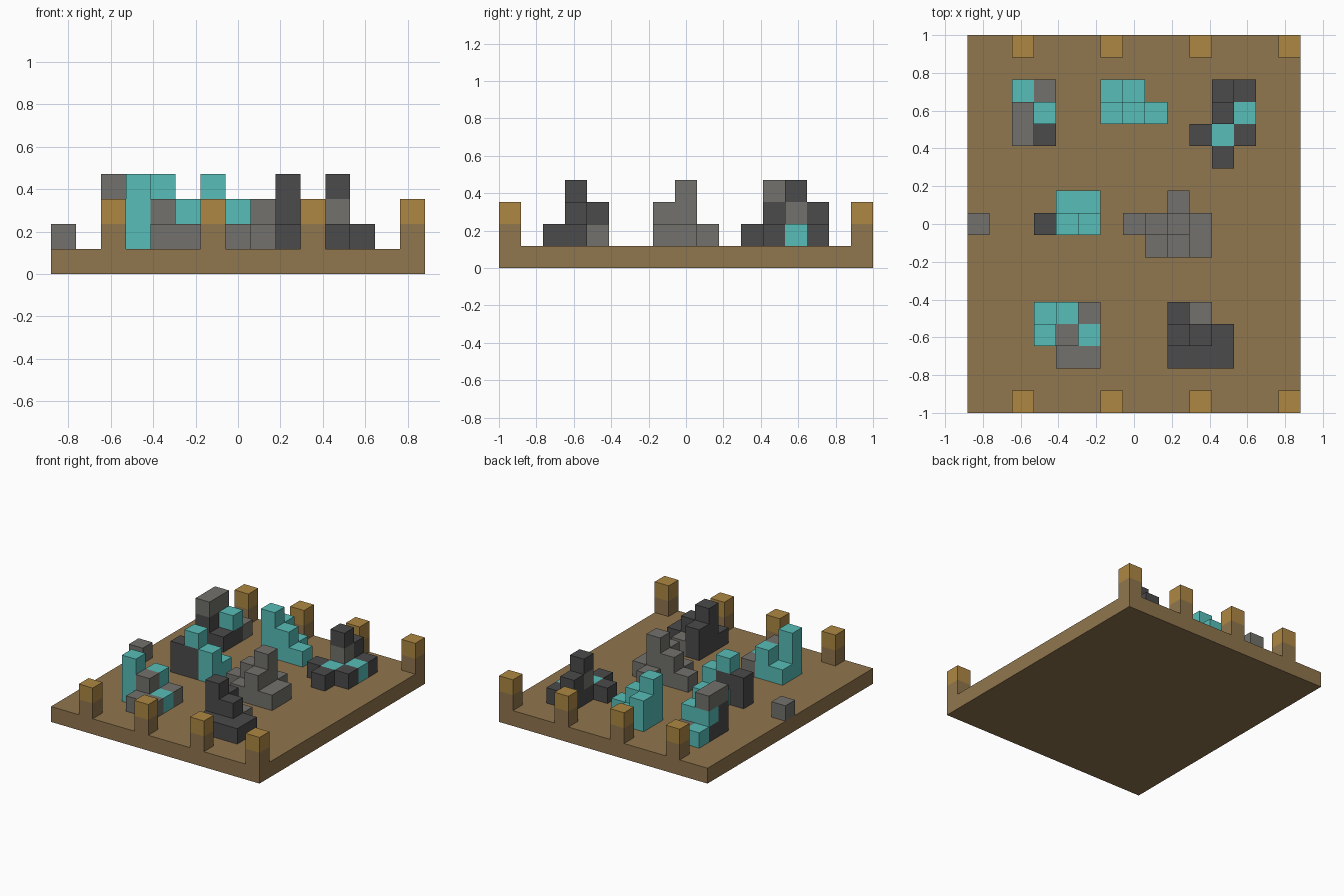
import bpy
import bmesh
from mathutils import Vector

if "Cube" in bpy.data.objects:
    bpy.data.objects.remove(bpy.data.objects["Cube"], do_unlink=True)

COLS, ROWS = 15, 17
U = 2 / ROWS  # edge of one block


def material(name, rgb):
    m = bpy.data.materials.new(name)
    m.use_nodes = True
    m.diffuse_color = (*rgb, 1)
    m.node_tree.nodes["Principled BSDF"].inputs["Base Color"].default_value = (*rgb, 1)
    return m


MATS = {
    "B": material("brown earth", (0.28, 0.18, 0.077)),
    "Y": material("golden wood", (0.42, 0.243, 0.056)),
    "T": material("teal", (0.096, 0.51, 0.475)),
    "G": material("stone grey", (0.168, 0.165, 0.15)),
    "D": material("dark grey", (0.07, 0.07, 0.07)),
}
KEYS = list(MATS)
AXES = [Vector(v) for v in ((1, 0, 0), (0, 1, 0), (0, 0, 1))]


def finish(name, bm):
    bmesh.ops.remove_doubles(bm, verts=bm.verts, dist=U / 100)
    mesh = bpy.data.meshes.new(name)
    bm.to_mesh(mesh)
    bm.free()
    for m in MATS.values():
        mesh.materials.append(m)
    bpy.context.collection.objects.link(bpy.data.objects.new(name, mesh))


def cluster(name, col, row, plan):
    """Stack blocks on the base. Plan rows run back to front from (col, row);
    each word is one column, its letters the block colours from bottom to top."""
    cells = {}
    for r, line in enumerate(plan):
        for c, stack in enumerate(line.split()):
            if stack != "-":
                for k, key in enumerate(stack):
                    cells[col + c, row - r, k + 1] = key
    bm = bmesh.new()
    for cell, key in cells.items():
        centre = Vector(cell) + Vector((0.5, 0.5, 0)) - Vector((COLS / 2, ROWS / 2, -0.5))
        for a in range(3):
            for s in (-1, 1):
                n = AXES[a] * s
                beside = tuple(int(p + q) for p, q in zip(cell, n))
                # only outside faces are made
                if beside in cells or beside[2] == 0:
                    continue
                u, v = AXES[(a + 1) % 3] * s, AXES[(a + 2) % 3]
                corners = [centre + (n + u * p + v * q) / 2
                           for p, q in ((-1, -1), (1, -1), (1, 1), (-1, 1))]
                f = bm.faces.new([bm.verts.new(p * U) for p in corners])
                f.material_index = KEYS.index(key)
    finish(name, bm)


# Ground slab
slab = bmesh.new()
bmesh.ops.create_cube(slab, size=1)
bmesh.ops.scale(slab, vec=(COLS * U, ROWS * U, U), verts=slab.verts)
bmesh.ops.translate(slab, vec=(0, 0, U / 2), verts=slab.verts)
finish("base", slab)

# Gold-capped posts along the front and back edges
for side, row in (("front", 0), ("back", ROWS - 1)):
    for n, col in enumerate(range(2, COLS, 4)):
        cluster(f"{side}_post_{n + 1}", col, row, ["BY"])

# Block ruins, back to front
cluster("back_right_ruin", 2, 14, ["T G",
                                   "DTG DT",
                                   "DDG D"])
cluster("back_middle_ruin", 6, 14, ["TT T -",
                                    "TTT TT T"])
cluster("back_left_ruin", 10, 14, ["- DD D",
                                   "- DGD T",
                                   "D T D",
                                   "- D -"])
cluster("single_block", 0, 8, ["G"])
cluster("middle_right_ruin", 3, 9, ["- T T",
                                    "DD DDT TT"])
cluster("middle_ruin", 7, 9, ["- - G -",
                              "G GG GGG G",
                              "- G GG G"])
cluster("front_right_ruin", 3, 4, ["T TT G",
                                   "TTT GG T",
                                   "- G G"])
cluster("front_left_ruin", 9, 4, ["DD G -",
                                  "DDD DD D",
                                  "D D D"])
